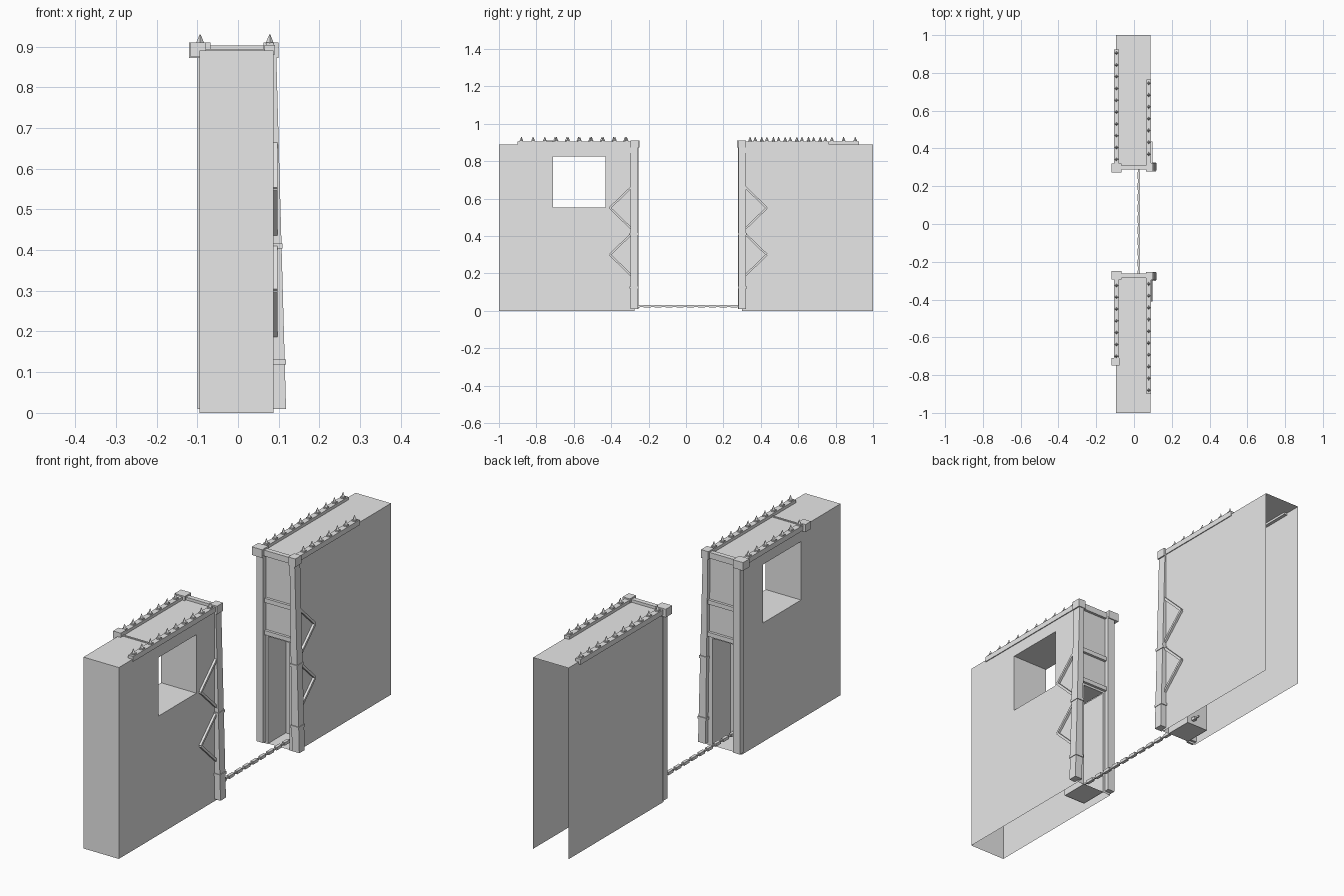
import bpy, bmesh, math
from mathutils import Vector, Matrix

if "Cube" in bpy.data.objects:
    bpy.data.objects.remove(bpy.data.objects["Cube"], do_unlink=True)

stone = bpy.data.materials.new("light_grey")
stone.use_nodes = True
stone.diffuse_color = (0.8, 0.8, 0.8, 1)
stone.node_tree.nodes["Principled BSDF"].inputs["Base Color"].default_value = (0.8, 0.8, 0.8, 1)

XR, XL, TOP = -0.095, 0.087, 0.89


def finish(name, bm):
    bmesh.ops.remove_doubles(bm, verts=bm.verts, dist=0.0001)
    bmesh.ops.recalc_face_normals(bm, faces=bm.faces)
    mesh = bpy.data.meshes.new(name)
    bm.to_mesh(mesh)
    bm.free()
    mesh.materials.append(stone)
    obj = bpy.data.objects.new(name, mesh)
    bpy.context.collection.objects.link(obj)
    return obj


def add_box(bm, x, y, z, lean=None):
    """Box from (low, high) ranges; lean gives a different x range at the top."""
    top = lean or x
    rings = []
    for xs, h in ((x, z[0]), (top, z[1])):
        rings.append([bm.verts.new((a, b, h)) for a, b in
                      ((xs[0], y[0]), (xs[1], y[0]), (xs[1], y[1]), (xs[0], y[1]))])
    lo, hi = rings
    bm.faces.new(lo[::-1])
    bm.faces.new(hi)
    for i in range(4):
        j = (i + 1) % 4
        bm.faces.new((lo[i], lo[j], hi[j], hi[i]))


def box(name, x, y, z, lean=None):
    bm = bmesh.new()
    add_box(bm, x, y, z, lean)
    return finish(name, bm)


def add_rect(bm, place, u, v):
    bm.faces.new([bm.verts.new(place(a, b)) for a, b in
                  ((u[0], v[0]), (u[1], v[0]), (u[1], v[1]), (u[0], v[1]))])


def add_panel(bm, place, u, v, hole=None):
    """Flat panel, optionally divided around one rectangular hole."""
    if not hole:
        add_rect(bm, place, u, v)
        return
    hu, hv = hole
    us, vs = (u[0], *hu, u[1]), (v[0], *hv, v[1])
    for i in range(3):
        for j in range(3):
            if (i, j) != (1, 1) and vs[j + 1] - vs[j] > 0.0001:
                add_rect(bm, place, us[i:i + 2], vs[j:j + 2])


def bar(bm, a, b, size):
    a, b = Vector(a), Vector(b)
    turn = (b - a).to_track_quat('Z', 'Y').to_matrix().to_4x4()
    matrix = Matrix.Translation((a + b) / 2) @ turn @ Matrix.Diagonal((size, size, (b - a).length, 1))
    bmesh.ops.create_cube(bm, size=1, matrix=matrix)


def tower(label, s, face, strip_ends, window=None):
    """One wall block; d is the distance behind the face on the gap."""
    def Y(d):
        return face + s * d

    def span(a, b):
        return tuple(sorted((Y(a), Y(b))))

    # Hollow wall shell with open base
    bm = bmesh.new()
    ys = tuple(sorted((face, s)))
    door = ((-0.055, 0.055), (0, 0.5))
    for x in (XR, XL):
        add_panel(bm, lambda a, b: (x, a, b), ys, (0, TOP), window)
    add_panel(bm, lambda a, b: (a, b, TOP), (XR, XL), ys)
    add_panel(bm, lambda a, b: (a, face, b), (XR, XL), (0, TOP), door)
    if s < 0:
        add_panel(bm, lambda a, b: (a, s, b), (XR, XL), (0, TOP))
    if window:
        wy, wz = window
        for h in wz:
            add_rect(bm, lambda a, b: (a, b, h), (XR, XL), wy)
        for w in wy:
            add_rect(bm, lambda a, b: (a, w, b), (XR, XL), wz)
    finish(label + "_wall", bm)

    # Door recess
    bm = bmesh.new()
    dx, dz = door
    deep = span(0, 0.13)
    for x in dx:
        add_rect(bm, lambda a, b: (x, a, b), deep, dz)
    for z in dz:
        add_rect(bm, lambda a, b: (a, b, z + 0.002), dx, deep)
    add_rect(bm, lambda a, b: (a, Y(0.13), b), dx, dz)
    finish(label + "_door_recess", bm)

    # Straight pillar and leaning pillar with its bands
    box(label + "_straight_pillar", (-0.1, -0.065), span(-0.022, 0.01), (0.01, 0.88))
    base, head = (0.08, 0.118), (0.068, 0.094)
    box(label + "_leaning_pillar", base, span(-0.018, 0.022), (0.01, 0.88), head)
    for i, z in enumerate((0.125, 0.41)):
        t = z / 0.88
        x = [p + (q - p) * t for p, q in zip(base, head)]
        box(label + "_pillar_band_%d" % i, (x[0] - 0.003, x[1] + 0.003),
            span(-0.022, 0.026), (z - 0.006, z + 0.006))

    # Corner caps and beams across the gap face
    box(label + "_right_cap", (-0.12, -0.067), span(-0.027, 0.02), (0.872, 0.91))
    box(label + "_left_cap", (0.063, 0.1), span(-0.022, 0.022), (0.872, 0.91))
    box(label + "_crown_beam", (-0.07, 0.07), span(-0.012, 0.01), (0.875, 0.903))
    for i, z in enumerate((0.52, 0.67)):
        box(label + "_cross_beam_%d" % i, (-0.066, 0.08), span(-0.012, 0.002), (z - 0.01, z + 0.01))

    # Zigzag braces on the left wall
    bm = bmesh.new()
    for z in (0.3, 0.55):
        tip = (0.092, Y(0.132), z)
        for dz in (-0.11, 0.11):
            bar(bm, (0.092, Y(0.018), z + dz), tip, 0.011)
    finish(label + "_braces", bm)

    # Spiked strips along the roof edges
    for side, x, end in (("right", -0.093, strip_ends[0]), ("left", 0.078, strip_ends[1])):
        box(label + "_%s_strip" % side, (x - 0.013, x + 0.013),
            tuple(sorted((face, end))), (0.88, 0.904))
        bm = bmesh.new()
        y = abs(end) - 0.02
        while y > abs(face) + 0.04:
            add_box(bm, (x - 0.009, x + 0.009), (s * y - 0.009, s * y + 0.009), (0.903, 0.91))
            bmesh.ops.create_cone(bm, cap_ends=True, segments=4, radius1=0.01, radius2=0.001,
                                  depth=0.022, matrix=Matrix.Translation((x, s * y, 0.919)))
            y -= 0.0625
        finish(label + "_%s_spikes" % side, bm)


tower("front", -1, -0.275, (-0.72, -0.9), ((-0.71, -0.43), (0.553, 0.825)))
tower("back", 1, 0.3, (0.925, 0.765))

# Strip end cap on the front roof and the thin line beam beside it
box("front_strip_end_cap", (-0.118, -0.078), (-0.75, -0.71), (0.875, 0.91))
box("front_roof_rib", (-0.08, 0.066), (-0.734, -0.726), (0.888, 0.894))

# Chain across the gap: thick links joined by thin ones
bm = bmesh.new()
y, end, pitch = -0.4, 0.43, 0.058
while y < end:
    for size, a, b in ((0.014, y, y + 0.038), (0.007, y + 0.036, y + pitch + 0.002)):
        bar(bm, (0.026, a, 0.024), (0.026, b, 0.024), size)
    y += pitch
finish("chain", bm)
